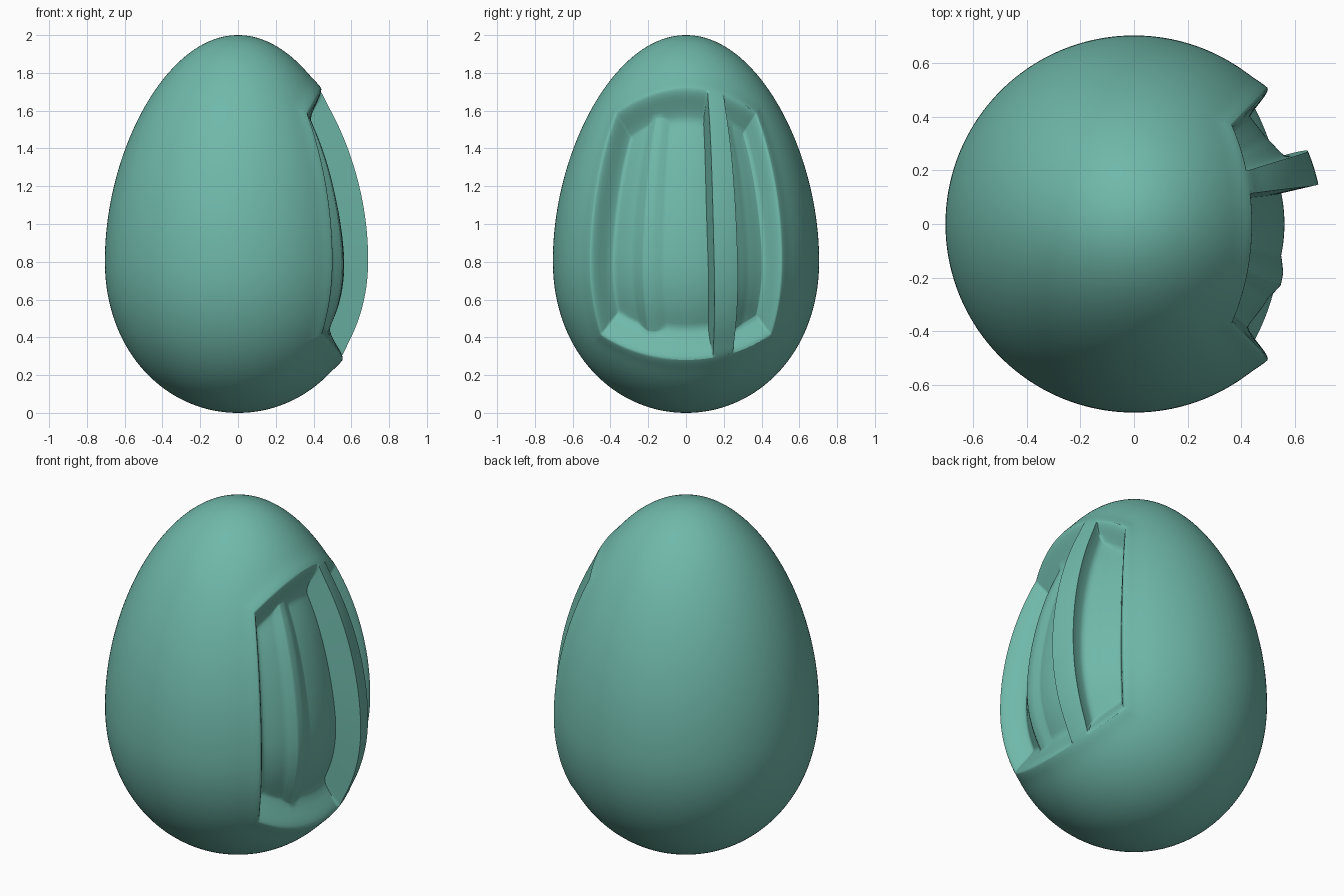
import bpy, bmesh
from math import radians, degrees, tan, atan2, sqrt, exp
from mathutils import Vector

if "Cube" in bpy.data.objects:
    bpy.data.objects.remove(bpy.data.objects["Cube"])


def lerp_table(table, t):
    # smoothly eased lookup in (position, value) pairs
    if t <= table[0][0]:
        return table[0][1]
    for (a, va), (b, vb) in zip(table, table[1:]):
        if t <= b:
            return va + (vb - va) * (t - a) / (b - a)
    return table[-1][1]


# recess wall: depth against degrees in from the rim, with a rounded lip
WALL = [(0, 0), (0.4, 0.004), (0.8, 0.014), (1.2, 0.032), (2, 0.095),
        (2.6, 0.125), (3.3, 0.14), (4.5, 0.15)]
# recess floor: depth against longitude, with a soft ridge and the upright bar
FLOOR = [(-45, 0.145), (-28.5, 0.138), (-25.5, 0.127), (-22.5, 0.116), (-18, 0.124),
         (-12, 0.15), (0, 0.153), (11.7, 0.153), (12, 0), (22.5, 0), (22.8, 0.07),
         (24, 0.092), (27, 0.105), (33, 0.12), (45, 0.125)]


def egg_radius(z):
    # egg outline: broad below, narrowing to the top
    half = 0.79 if z < 0.79 else 1.21
    oval = 0.7 * sqrt(max(0, 1 - ((z - 0.79) / half) ** 2))
    c = z - 1
    taper = 0.68 * sqrt(max(0, 1 - c * c)) * (1 - 0.2 * c)
    return 1.012 * (oval + taper) / 2


def egg_point(d):
    flat = sqrt(d.x ** 2 + d.y ** 2)
    k = egg_radius(1 + d.z) / flat if flat > 1e-6 else 0
    return Vector((d.x * k, d.y * k, d.z))


def surface(axis, u, v):
    # point on one of the six sides of a rounded cube, mapped to the egg
    if axis == 0:
        # the bar tapers a little less than the meridians
        warp = 3 * (v / 45) ** 2 * max(0, 1 - abs(u - 17) / 25)
        d = Vector((1, tan(radians(u + warp)), tan(radians(v))))
    else:
        a, b = tan(radians(u)), tan(radians(v))
        d = Vector([(-1, a, b), (a, 1, b), (a, -1, b), (a, b, 1), (a, b, -1)][axis - 1])
    d.normalize()
    offset = 0
    if d.x > 0:
        m = max(abs(degrees(atan2(d.y, d.x))), abs(degrees(atan2(d.z, d.x)))) - 45
        offset = 0.008 * exp(-(m / 4) ** 2)          # raised lip round the recess
        # widen the panel side slightly
        d.x *= 1 - 0.05 * d.x * (d.y * d.y + d.z * d.z)
        d.normalize()
    p = egg_point(d)
    if axis == 0:
        edge = 45 - max(abs(u), abs(v))
        offset -= min(lerp_table(WALL, edge), lerp_table(FLOOR, u))
    p *= 1 + offset / p.length
    return p + Vector((0, 0, 1))


# grid lines: even spacing plus extra loops at the rim and the bar
lines = {i * 1.5 for i in range(-30, 31)}
for e in (44.6, 44.2, 43.8, 43, 42.4, 41.7, 40.5, 11.7, 22.8):
    lines |= {e, -e}
lines = sorted(lines)

# egg shell with recessed side panel
bm = bmesh.new()
for axis in range(6):
    grid = [[bm.verts.new(surface(axis, u, v)) for v in lines] for u in lines]
    for r0, r1 in zip(grid, grid[1:]):
        for j in range(len(lines) - 1):
            bm.faces.new((r0[j], r1[j], r1[j + 1], r0[j + 1]))
bmesh.ops.remove_doubles(bm, verts=bm.verts[:], dist=1e-4)
bmesh.ops.recalc_face_normals(bm, faces=bm.faces[:])
mesh = bpy.data.meshes.new("egg_shell")
bm.to_mesh(mesh)
bm.free()
egg = bpy.data.objects.new("egg_shell", mesh)
bpy.context.collection.objects.link(egg)

mat = bpy.data.materials.new("teal")
mat.diffuse_color = (0.16, 0.48, 0.40, 1)
mat.use_nodes = True
mat.node_tree.nodes["Principled BSDF"].inputs["Base Color"].default_value = mat.diffuse_color
mesh.materials.append(mat)

bpy.context.view_layer.objects.active = egg
egg.select_set(True)
bpy.ops.object.shade_smooth_by_angle(angle=radians(75))
